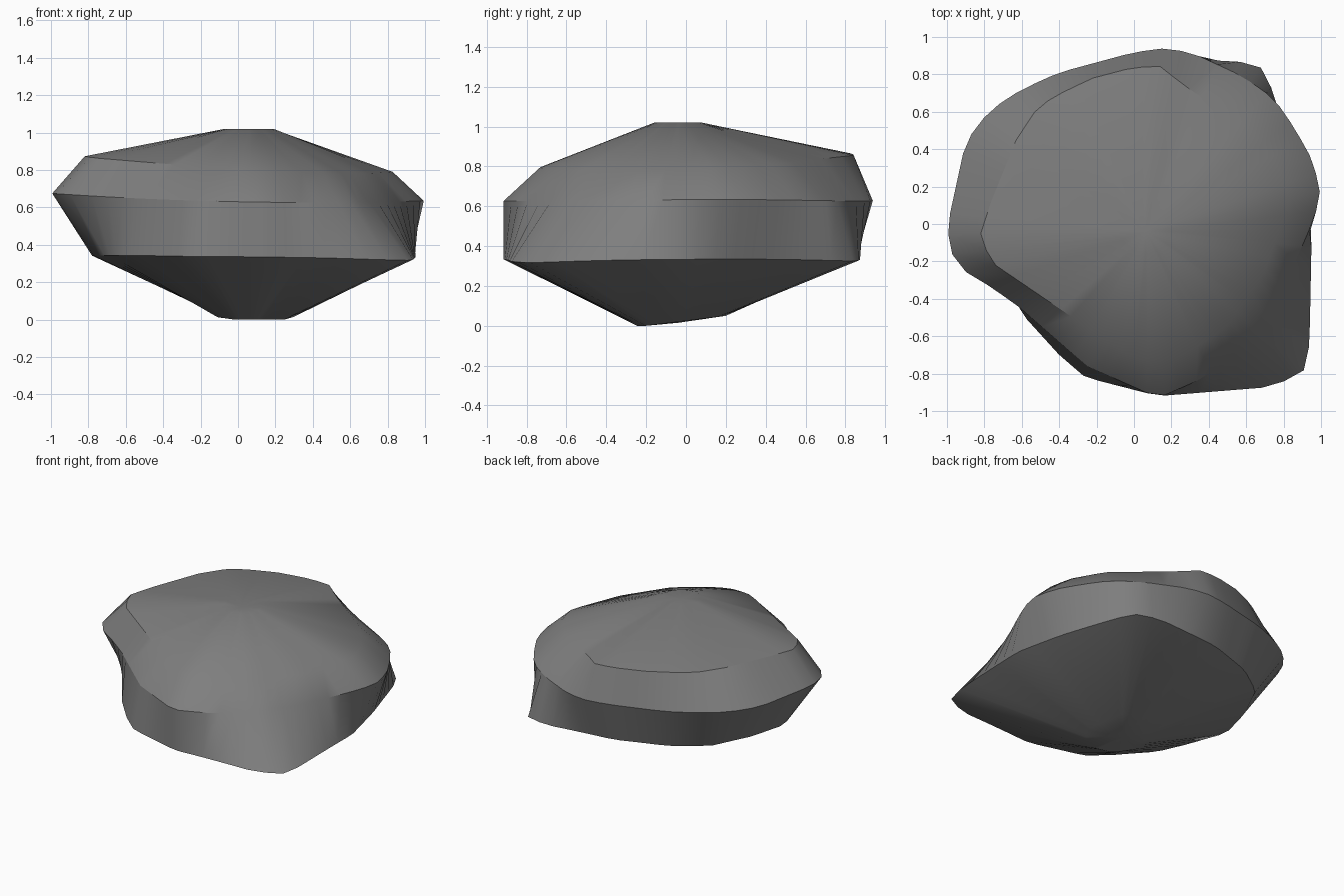
import bpy, math
from mathutils import Vector
from mathutils.geometry import intersect_line_line_2d

if "Cube" in bpy.data.objects:
    bpy.data.objects.remove(bpy.data.objects["Cube"])

N = 60
C = Vector((0.06, -0.04))   # axis of the boulder

# outlines of the main ledges, seen from above
lower = [(.95, -.05), (.87, .3), (.76, .65), (.7, .83), (.52, .88), (0, .83), (-.35, .71),
         (-.58, .55), (-.72, .27), (-.79, 0), (-.69, -.28), (-.6, -.48), (-.4, -.7), (-.26, -.82),
         (.13, -.92), (.75, -.87), (.93, -.77), (.94, -.56)]
middle = [(.93, -.05), (1, .14), (.96, .33), (.86, .51), (.75, .67), (.58, .79), (.3, .92), (.13, .94),
          (-.03, .91), (-.4, .81), (-.6, .72), (-.77, .61), (-.9, .44), (-1, -.02), (-.96, -.22),
          (-.76, -.34), (-.62, -.44), (-.25, -.76), (.13, -.93), (.38, -.82), (.6, -.62), (.78, -.38)]
upper = [(.83, .12), (.79, .28), (.65, .48), (.27, .74), (.13, .85), (-.03, .83), (-.22, .78),
         (-.37, .71), (-.51, .63), (-.63, .45), (-.76, .13), (-.82, -.05), (-.77, -.2), (-.02, -.71),
         (.12, -.74), (.25, -.71), (.5, -.55), (.7, -.25)]
base = [(.3, -.08), (.22, .16), (.08, .2), (-.06, .08), (-.11, -.1), (0, -.22), (.12, -.25), (.25, -.2)]
crown = [(C.x + .13 * math.cos(i * math.pi / 6), C.y + .12 * math.sin(i * math.pi / 6)) for i in range(12)]


def ring(outline, height):
    """Resample an outline at even angles round the axis."""
    pts = []
    for k in range(N):
        a = 2 * math.pi * (k + .13) / N
        far = C + Vector((math.cos(a), math.sin(a))) * 3
        hits = []
        for i, p in enumerate(outline):
            h = intersect_line_line_2d(C, far, Vector(outline[i - 1]), Vector(p))
            if h:
                hits.append(h)
        h = max(hits, key=lambda v: (v - C).length)
        pts.append((h.x, h.y, height(h.x, h.y)))
    return pts


rings = [ring(base, lambda x, y: max(0, .025 + .125 * y)),
         ring(lower, lambda x, y: .36 - .03 * (x * x + y * y)),
         ring(middle, lambda x, y: .63 - .02 * x + .025 * x * x),
         ring(upper, lambda x, y: .83 - .055 * x + .04 * y),
         ring(crown, lambda x, y: 1.02)]
verts = [v for r in rings for v in r]
faces = []
for j in range(len(rings) - 1):
    for k in range(N):
        n = (k + 1) % N
        faces.append((j * N + k, j * N + n, (j + 1) * N + n, (j + 1) * N + k))
# close the base and the shallow dimple on top
b, t = len(verts), len(verts) + 1
verts += [(C.x, C.y, .015), (C.x, C.y, 1.01)]
last = (len(rings) - 1) * N
for k in range(N):
    n = (k + 1) % N
    faces += [(n, k, b), (last + k, last + n, t)]

mesh = bpy.data.meshes.new("boulder")
mesh.from_pydata(verts, [], faces)
mesh.update()
rock = bpy.data.objects.new("boulder", mesh)
bpy.context.collection.objects.link(rock)

stone = bpy.data.materials.new("grey_stone")
stone.diffuse_color = (.21, .21, .21, 1)
stone.use_nodes = True
stone.node_tree.nodes["Principled BSDF"].inputs["Base Color"].default_value = stone.diffuse_color
mesh.materials.append(stone)

bpy.context.view_layer.objects.active = rock
rock.select_set(True)
bpy.ops.object.shade_smooth_by_angle(angle=math.radians(30))
